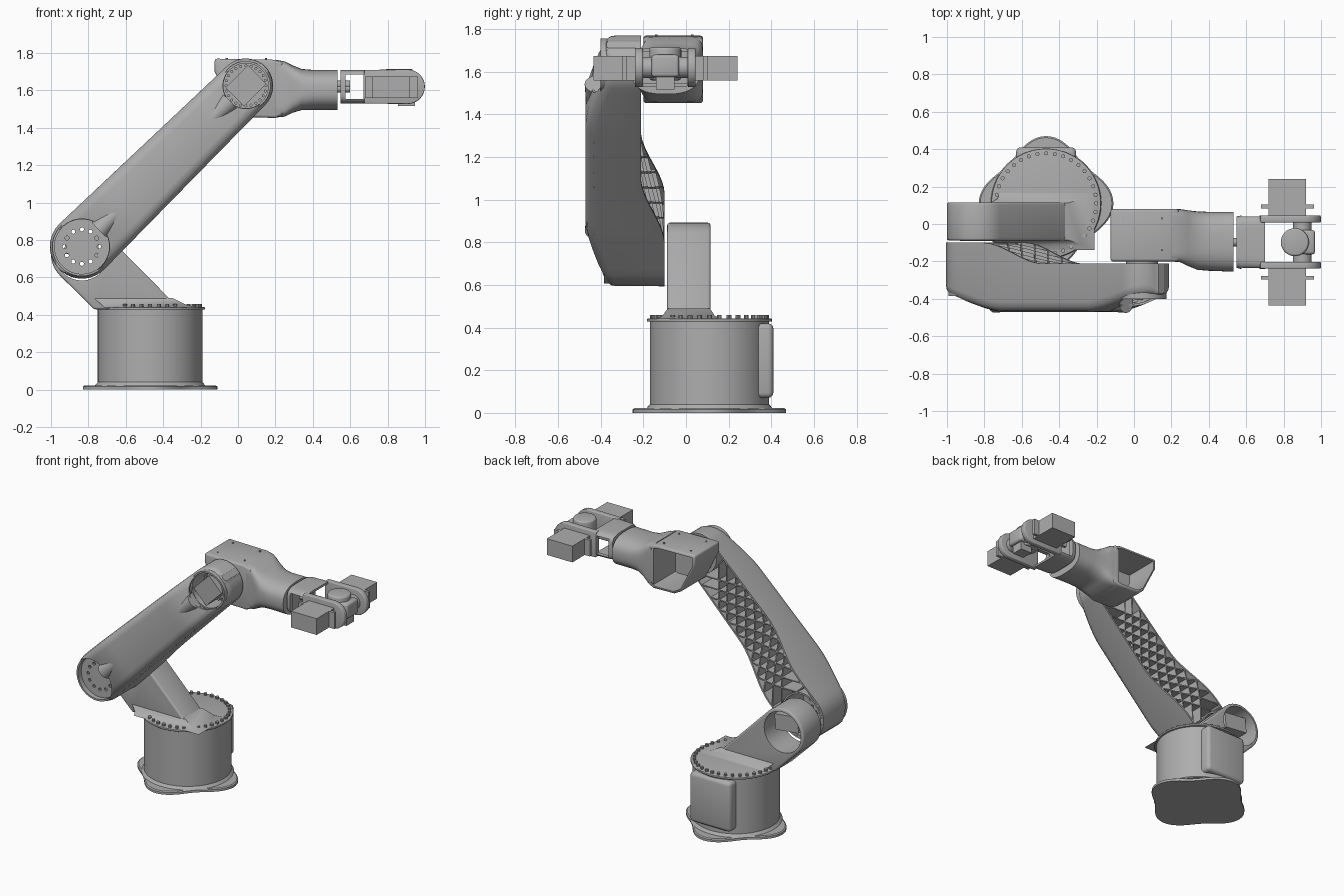
import bpy, bmesh, math
from mathutils import Vector, Matrix

cube = bpy.data.objects.get("Cube")
if cube:
    bpy.data.objects.remove(cube, do_unlink=True)

grey = bpy.data.materials.new("plain grey")
grey.use_nodes = True
GREY = (0.42, 0.42, 0.42, 1)
grey.diffuse_color = GREY
grey.node_tree.nodes["Principled BSDF"].inputs["Base Color"].default_value = GREY


# ---------- helpers ----------
def make(name, bm, recalc=True):
    if recalc:
        bmesh.ops.recalc_face_normals(bm, faces=bm.faces)
    mesh = bpy.data.meshes.new(name)
    bm.to_mesh(mesh)
    bm.free()
    ob = bpy.data.objects.new(name, mesh)
    bpy.context.collection.objects.link(ob)
    mesh.materials.append(grey)
    return ob


def bake(ob):
    graph = bpy.context.evaluated_depsgraph_get()
    ob.data = bpy.data.meshes.new_from_object(ob.evaluated_get(graph))
    ob.modifiers.clear()


def bevel(ob, width, segments=3):
    mod = ob.modifiers.new("bevel", 'BEVEL')
    mod.width, mod.segments, mod.limit_method = width, segments, 'ANGLE'
    bake(ob)
    return ob


def cut(ob, *cutters):
    for c in cutters:
        c.hide_render = True
        mod = ob.modifiers.new("cut", 'BOOLEAN')
        mod.operation, mod.solver, mod.object = 'DIFFERENCE', 'EXACT', c
        bpy.context.view_layer.update()
        bake(ob)
        bpy.data.objects.remove(c, do_unlink=True)
    return ob


def box(name, x, y, z, turn=0):
    bm = bmesh.new()
    bmesh.ops.create_cube(bm, size=1)
    mid = Vector([(a + b) / 2 for a, b in (x, y, z)])
    size = [b - a for a, b in (x, y, z)]
    bmesh.ops.transform(bm, verts=bm.verts, matrix=Matrix.Translation(mid)
                        @ Matrix.Rotation(turn, 4, 'Y') @ Matrix.Diagonal((*size, 1)))
    return make(name, bm)


def add_rod(bm, a, b, r1, r2=None, segs=48):
    a, b = Vector(a), Vector(b)
    m = Matrix.Translation((a + b) / 2) @ (b - a).to_track_quat('Z', 'Y').to_matrix().to_4x4()
    bmesh.ops.create_cone(bm, cap_ends=True, segments=segs, radius1=r1,
                          radius2=r1 if r2 is None else r2, depth=(b - a).length, matrix=m)


def rod(name, a, b, r1, r2=None, segs=48):
    bm = bmesh.new()
    add_rod(bm, a, b, r1, r2, segs)
    return make(name, bm)


def rods(name, ends, r, segs=10):
    bm = bmesh.new()
    for a, b in ends:
        add_rod(bm, a, b, r, segs=segs)
    return make(name, bm)


def loft(name, rings):
    bm = bmesh.new()
    loops = [[bm.verts.new(p) for p in ring] for ring in rings]
    n = len(loops[0])
    for p, q in zip(loops, loops[1:]):
        for i in range(n):
            bm.faces.new((p[i], p[(i + 1) % n], q[(i + 1) % n], q[i]))
    bm.faces.new(loops[0])
    bm.faces.new(loops[-1])
    return make(name, bm)


def prism(name, profile, y0, y1):
    return loft(name, [[(x, y, z) for x, z in profile] for y in (y0, y1)])


def arc(cx, cz, r, a0, a1, n=24):
    angles = [math.radians(a0 + (a1 - a0) * i / n) for i in range(n + 1)]
    return [(cx + r * math.cos(a), cz + r * math.sin(a)) for a in angles]


def oval(x, y0, y1, z0, z1, power, n=48):
    ring = []
    for i in range(n):
        c, s = math.cos(math.tau * i / n), math.sin(math.tau * i / n)
        u = math.copysign(abs(c) ** (2 / power), c)
        v = math.copysign(abs(s) ** (2 / power), s)
        ring.append((x, (y0 + y1) / 2 + u * (y1 - y0) / 2, (z0 + z1) / 2 + v * (z1 - z0) / 2))
    return ring


def tube(name, cx, cz, y0, y1, outer, inner):
    ob = rod(name, (cx, y0, cz), (cx, y1, cz), outer)
    return cut(ob, rod("cutter", (cx, y0 - .1, cz), (cx, y1 + .1, cz), inner))


# ---------- base ----------
BX, BY = -0.47, 0.11
foot = []
for z, grow in ((0, 0), (.016, 0), (.022, -.008)):
    foot.append([(BX + (.325 + grow + .035 * math.cos(4 * a)) * math.cos(a),
                  BY + (.325 + grow + .035 * math.cos(4 * a)) * math.sin(a), z)
                 for a in [math.tau * i / 96 for i in range(96)]])
loft("base_foot", foot)
rod("base_drum", (BX, BY, .02), (BX, BY, .44), .28, segs=96)
rod("base_fillet", (BX, BY, .02), (BX, BY, .04), .297, .28, 96)
bevel(rod("base_top_flange", (BX, BY, .428), (BX, BY, .442), .293, segs=96), .004)
bevel(box("base_back_panel", (-.63, -.31), (.25, .41), (.07, .42)), .025)
spots = [(BX + .268 * math.cos(math.tau * i / 36), BY + .268 * math.sin(math.tau * i / 36))
         for i in range(36)]
rods("base_bolts", [((x, y, .43), (x, y, .458)) for x, y in spots], .011)

# ---------- shoulder bracket ----------
SX, SZ = -.835, .727
bracket = prism("shoulder_bracket", arc(SX, SZ, .165, 45, 225) + [(-.77, .43), (-.31, .43)], -.088, .115)
bevel(bracket, .012)
cut(bracket, rod("cutter", (SX, -.3, SZ), (SX, .3, SZ), .143))
loft("bracket_skirt", [[(x0, y0, z), (x1, y0, z), (x1, y1, z), (x0, y1, z)] for x0, x1, y0, y1, z in
                       ((-.715, -.21, -.14, .17, .44), (-.73, -.28, -.11, .135, .455),
                        (-.77, -.35, -.086, .113, .49))])
box("shoulder_motor", (SX - .09, SX + .09), (-.09, .07), (SZ - .01, SZ + .1), .1)

# ---------- main arm: open backed shell ----------
LO, HI = Vector((-.835, 0, .765)), Vector((.042, 0, 1.625))
LEN, R0, R1 = (HI - LO).length, .165, .14
ALONG = (HI - LO).normalized()
ACROSS = Vector((-ALONG.z, 0, ALONG.x))


def at(s, t, y):
    return LO + ALONG * s + ACROSS * t + Vector((0, y, 0))


def smooth(s, a, b):
    k = min(1, max(0, (s - a) / (b - a)))
    return k * k * (3 - 2 * k)


def half_width(s):
    if s < 0:
        return max(.02, math.sqrt(max(0, R0 * R0 - s * s)))
    if s > LEN:
        return max(.02, math.sqrt(max(0, R1 * R1 - (s - LEN) ** 2)))
    return R0 + (R1 - R0) * s / LEN


def front(s):
    return -.365 - .1 * smooth(s, -.2, .32) * (1 - smooth(s, LEN - .3, LEN + .2))


def back(s):
    return -.1 - .112 * smooth(s, .2, .64)


stops = [-R0 * math.cos(math.pi / 2 * i / 10) for i in range(10)]
stops += [LEN * i / 30 for i in range(31)]
stops += [LEN + R1 * math.sin(math.pi / 2 * i / 10) for i in range(1, 11)]
bm = bmesh.new()
strips = []
for s in stops:
    w, f, g = half_width(s), front(s), back(s)
    c = min(.05, w * .7)
    side = [(w, g), (w, f + c), (w - .12 * c, f + .5 * c), (w - .5 * c, f + .12 * c), (w - c, f)]
    pts = [(-t, y) for t, y in side] + side[::-1]
    strips.append([bm.verts.new(at(s, t, y)) for t, y in pts])
for p, q in zip(strips, strips[1:]):
    for i in range(len(p) - 1):
        bm.faces.new((p[i], p[i + 1], q[i + 1], q[i]))
bm.faces.new(strips[0])
bm.faces.new(strips[-1])
arm = make("main_arm_shell", bm)
arm.modifiers.new("wall", 'SOLIDIFY').thickness = .012
arm.modifiers["wall"].offset = 0
bake(arm)
cut(arm, rod("cutter", (LO.x, -.6, LO.z), (LO.x, -.3, LO.z), .148),
    rod("cutter", (HI.x, -.6, HI.z), (HI.x, -.3, HI.z), .122))

# ---------- crossed ribs in the arm ----------
bm = bmesh.new()
for slope in (-1, 1):
    for j in range(9):
        mid = .22 + j * (LEN - .42) / 8
        last = None
        for i in range(13):
            k = -1 + i / 6
            s = min(LEN - .12, max(.14, mid + slope * k * half_width(mid)))
            t = k * half_width(s) * .98
            pair = [bm.verts.new(at(s, t, back(s) - .004)), bm.verts.new(at(s, t, front(s) + .03))]
            if last:
                bm.faces.new((last[0], pair[0], pair[1], last[1]))
            last = pair
ribs = make("arm_ribs", bm)
ribs.modifiers.new("wall", 'SOLIDIFY').thickness = .008
bake(ribs)

# ---------- arm joints ----------
tube("shoulder_sleeve", LO.x, LO.z, -.385, -.1, .158, .146)
plate = rod("shoulder_plate", (LO.x, -.35, LO.z), (LO.x, -.33, LO.z), .15)
holes = [(x, z) for x, z in arc(LO.x, LO.z, .092, 0, 330, 11)]
cut(plate, rods("cutter", [((x, -.5, z), (x, -.2, z)) for x, z in holes], .011))
tube("elbow_sleeve", HI.x, HI.z, -.4, -.212, .132, .12)
rod("elbow_plate", (HI.x, -.26, HI.z), (HI.x, -.215, HI.z), .13)
rods("elbow_bolts", [((x, -.28, z), (x, -.25, z)) for x, z in arc(HI.x, HI.z, .107, 0, 345, 23)], .008)
box("elbow_motor", (HI.x - .085, HI.x + .085), (-.4, -.25), (HI.z - .07, HI.z + .07), -.78)
rod("elbow_shaft", (HI.x, -.23, HI.z), (HI.x, -.19, HI.z), .085)
# tapered fairings beside both joint recesses
for name, s0, s1 in (("lower_fairing", .36, .13), ("upper_fairing", LEN - .4, LEN - .12)):
    rod(name, at(s0, 0, front(s0) + .03), at(s1, 0, front(s1) + .015), .025, .055, 24)

# ---------- forearm ----------
shape = [(-.125, 1.77), (.18, 1.765), (.24, 1.75), (.24, 1.47), (.2, 1.453), (.04, 1.457), (-.02, 1.49), (-.125, 1.7)]
housing = bevel(prism("forearm_housing", shape, -.2, .08), .014)
inner = [(.05 + (x - .05) * .88, 1.61 + (z - 1.61) * .88) for x, z in shape]
cut(housing, prism("cutter", inner, -.17, .2))
loft("forearm_tube", [oval(.2, -.2, .08, 1.455, 1.765, 9), oval(.25, -.205, .079, 1.46, 1.755, 7),
                      oval(.29, -.225, .073, 1.48, 1.735, 4.5), oval(.34, -.245, .067, 1.495, 1.715, 3),
                      oval(.4, -.25, .065, 1.495, 1.71, 2.6), oval(.532, -.255, .065, 1.495, 1.71, 2.6)])
rods("forearm_bolts", [((x, y, 1.76), (x, y, 1.774)) for x in (-.06, .15) for y in (-.14, .03)], .006)

# ---------- wrist fork ----------
MID = -.097
rods("wrist_pins", [((.5, MID, z), (.6, MID, z)) for z in (1.61, 1.63)], .022, 20)
fork = loft("fork_base", [oval(.548, -.235, .04, 1.53, 1.71, 4), oval(.57, -.24, .045, 1.53, 1.71, 5),
                          oval(.7, -.24, .045, 1.53, 1.71, 6)])
cut(fork, box("cutter", (.565, .8), (-.205, .012), (1.545, 1.695)),
    box("cutter", (.575, .672), (-.5, .5), (1.555, 1.685)))
tine = [(.675, 1.53)] + arc(.907, 1.62, .092, -90, 90) + [(.675, 1.71)]
for side, name in ((-1, "right"), (1, "left")):
    y0, y1 = sorted((MID + side * .105, MID + side * .142))
    bevel(prism(name + "_fork_tine", tine, y0, y1), .006)
    y0, y1 = sorted((MID + side * .14, MID + side * .338))
    box(name + "_motor", (.72, .92), (y0, y1), (1.56, 1.675))
    y0, y1 = sorted((MID + side * .18, MID + side * .2))
    box(name + "_motor_plate", (.68, .962), (y0, y1), (1.56, 1.675))

# ---------- tool head ----------
rod("tool_axle", (.9, -.215, 1.62), (.9, .02, 1.62), .05)
bevel(rod("tool_body", (.86, MID, 1.56), (.86, MID, 1.715), .075), .012)
bevel(box("tool_block", (.86, .968), (MID - .065, MID + .065), (1.575, 1.68)), .015)
box("tool_stub", (.855, .945), (MID - .043, MID + .043), (1.517, 1.6))

# ---------- shading ----------
bpy.ops.object.select_all(action='DESELECT')
for ob in bpy.context.scene.objects:
    if ob.type == 'MESH' and ob.data.materials and ob.data.materials[0] == grey:
        ob.select_set(True)
        bpy.context.view_layer.objects.active = ob
bpy.ops.object.shade_smooth_by_angle(angle=math.radians(35))
